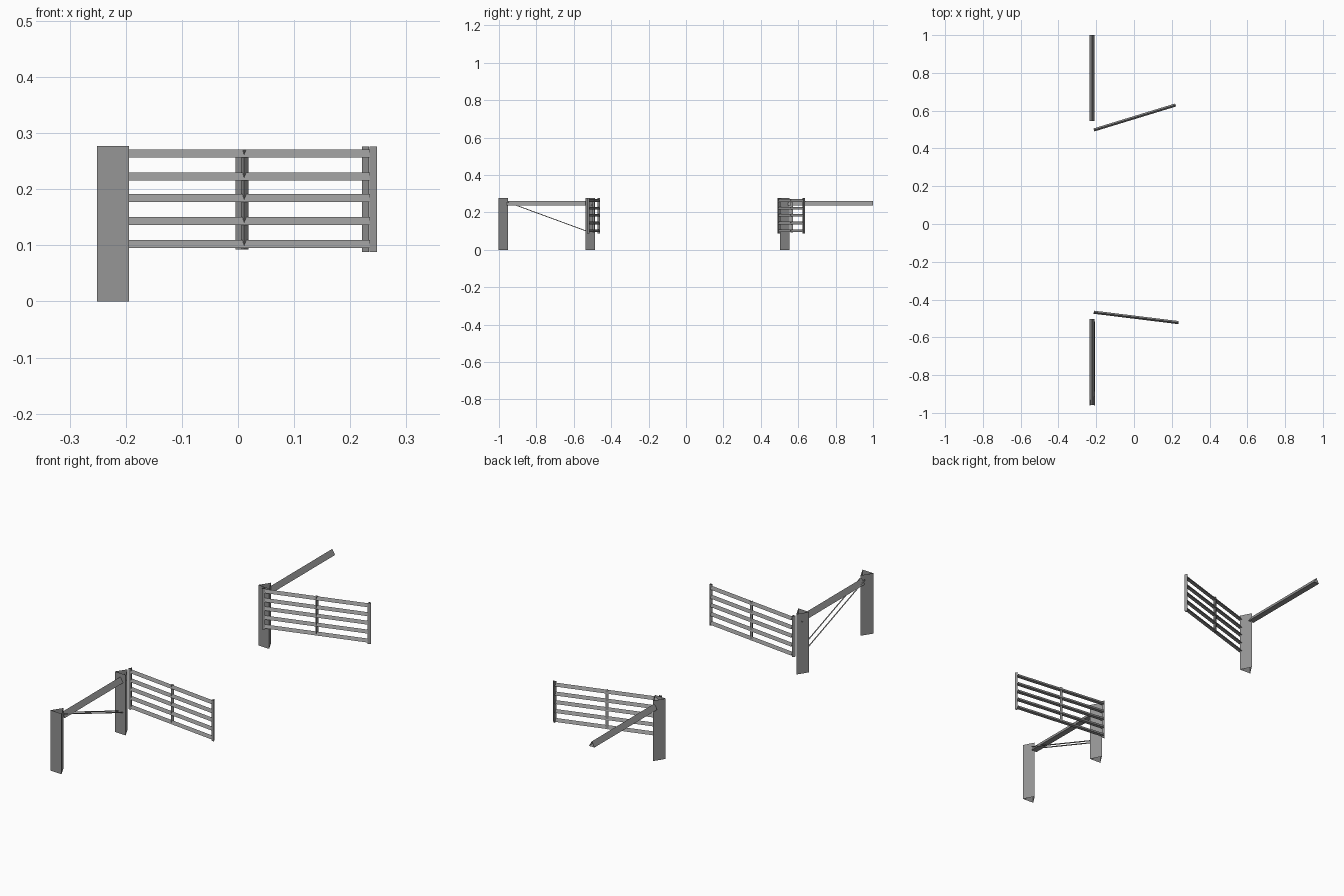
import bpy
import math
from mathutils import Vector, Matrix

if "Cube" in bpy.data.objects:
    bpy.data.objects.remove(bpy.data.objects["Cube"])

grey = bpy.data.materials.new("weathered_grey")
grey.diffuse_color = (0.3, 0.3, 0.3, 1)
grey.use_nodes = True
grey.node_tree.nodes["Principled BSDF"].inputs["Base Color"].default_value = grey.diffuse_color


def tri_tube(name, start, end, side, apex):
    """Open three-sided bar from start to end, its ridge pointing along apex."""
    a, b = Vector(start), Vector(end)
    d = (b - a).normalized()
    up = Vector(apex)
    up = (up - d * up.dot(d)).normalized()
    across = d.cross(up)
    h = side * math.sqrt(3) / 2
    ring = [up * h / 2, across * side / 2 - up * h / 2, -across * side / 2 - up * h / 2]
    verts = [a + r for r in ring] + [b + r for r in ring]
    faces = []
    mid = -up * h / 6
    for i in range(3):
        j = (i + 1) % 3
        f = (i, j, j + 3, i + 3)
        n = (verts[f[1]] - verts[f[0]]).cross(verts[f[2]] - verts[f[0]])
        outward = (ring[i] + ring[j]) / 2 - mid
        faces.append(f if n.dot(outward) > 0 else f[::-1])
    mesh = bpy.data.meshes.new(name)
    mesh.from_pydata(verts, [], faces)
    mesh.materials.append(grey)
    obj = bpy.data.objects.new(name, mesh)
    bpy.context.collection.objects.link(obj)
    return obj


# Fence posts, slightly turned, flat side to the front
post_apex = Matrix.Rotation(math.radians(-3), 3, 'Z') @ Vector((0, 1, 0))
for name, y in (("end_post", -0.975), ("front_gate_post", -0.51), ("back_gate_post", 0.529)):
    tri_tube(name, (-0.2215, y, 0), (-0.2215, y, 0.277), 0.057, post_apex)

# Top rails with the ridge upward
for name, y0, y1 in (("front_rail", -0.957, -0.503), ("back_rail", 0.546, 1.0)):
    tri_tube(name, (-0.222, y0, 0.249), (-0.222, y1, 0.249), 0.028, (0, 0, 1))

# Pair of diagonal brace wires
for side in (-1, 1):
    x = -0.222 + side * 0.012
    tri_tube("brace_wire", (x, -0.96, 0.257), (x, -0.515, 0.094), 0.005, (0, 0, 1))


def gate(name, hinge, tip):
    a, b = Vector((*hinge, 0)), Vector((*tip, 0))
    d = (b - a).normalized()
    normal = Vector((-d.y, d.x, 0))
    up = Vector((0, 0, 1))
    # Five horizontal bars
    for z in (0.102, 0.143, 0.184, 0.223, 0.264):
        tri_tube(name + "_bar", a + up * z, b + up * z, 0.0165, up)
    # End stiles
    for p in (a - d * 0.004, b + d * 0.006):
        tri_tube(name + "_end_stile", p + up * 0.088, p + up * 0.276, 0.0135, normal)
    # Middle stile
    m = (a + b) / 2
    tri_tube(name + "_middle_stile", m + up * 0.093, m + up * 0.271, 0.0135, -normal)


gate("front_gate", (-0.213, -0.467), (0.236, -0.522))
gate("back_gate", (-0.212, 0.498), (0.22, 0.63))
